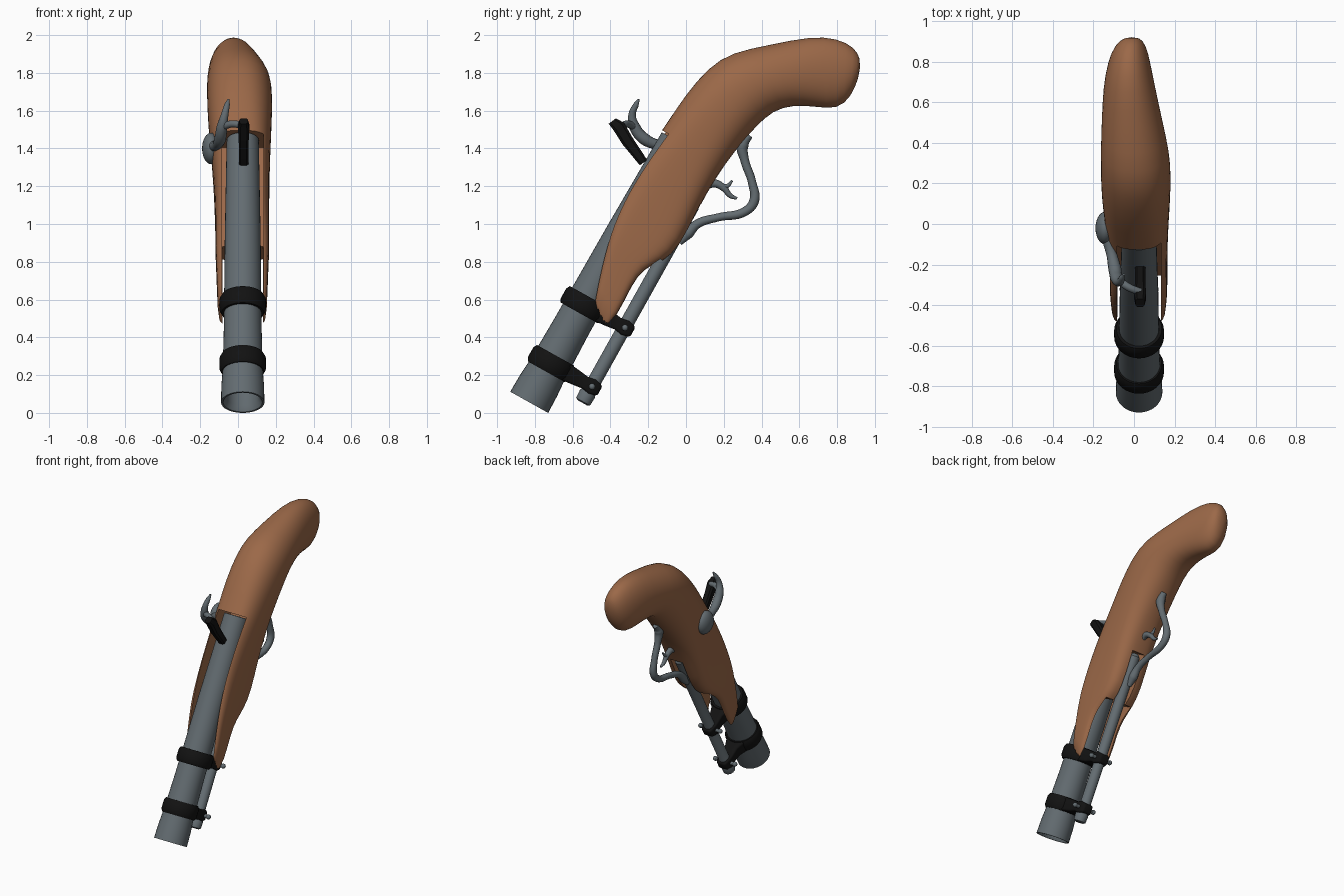
import bpy, bmesh, math
from mathutils import Vector

if "Cube" in bpy.data.objects:
    bpy.data.objects.remove(bpy.data.objects["Cube"])

AX = Vector((0, 0.488, 0.873))      # along the barrel, muzzle to breech
DN = Vector((0, 0.873, -0.488))     # from barrel towards the underside
M = Vector((0.025, -0.83, 0.056))   # muzzle centre


def P(x, s, d):
    return M + AX * s + DN * d + Vector((x, 0, 0))


def mat(name, col):
    m = bpy.data.materials.new(name)
    m.diffuse_color = (*col, 1)
    m.use_nodes = True
    m.node_tree.nodes["Principled BSDF"].inputs["Base Color"].default_value = m.diffuse_color
    return m


WOOD = mat("wood", (0.33, 0.14, 0.065))
STEEL = mat("steel", (0.125, 0.15, 0.165))
BLACK = mat("black_iron", (0.006, 0.006, 0.006))


def activate(ob):
    bpy.ops.object.select_all(action='DESELECT')
    ob.select_set(True)
    bpy.context.view_layer.objects.active = ob


def smooth(ob, angle=40):
    activate(ob)
    bpy.ops.object.shade_smooth_by_angle(angle=math.radians(angle))


def loft(name, rings, m, caps=True, loop=False, shade=True):
    bm = bmesh.new()
    vs = [[bm.verts.new(p) for p in r] for r in rings]
    n = len(rings[0])
    pairs = list(zip(vs, vs[1:])) + ([(vs[-1], vs[0])] if loop else [])
    for a, b in pairs:
        for i in range(n):
            j = (i + 1) % n
            bm.faces.new((a[i], a[j], b[j], b[i]))
    if caps and not loop:
        bm.faces.new(vs[0][::-1])
        bm.faces.new(vs[-1])
    bmesh.ops.recalc_face_normals(bm, faces=bm.faces)
    me = bpy.data.meshes.new(name)
    bm.to_mesh(me)
    bm.free()
    ob = bpy.data.objects.new(name, me)
    bpy.context.collection.objects.link(ob)
    if m:
        me.materials.append(m)
    if shade:
        smooth(ob)
    return ob


def turned(name, profile, m, x=0, d=0, loop=False, n=32):
    # (s, r) profile revolved about a line parallel to the barrel
    ang = [2 * math.pi * i / n for i in range(n)]
    return loft(name, [[P(x + r * math.cos(a), s, d + r * math.sin(a)) for a in ang]
                       for s, r in profile], m, loop=loop)


def block(name, sections, m, shade=False, bevel=0.0):
    # sections across d: (d, s centre, half s, half x)
    rings = [[P(u * hx, s + v * hs, d) for u, v in ((-1, -1), (1, -1), (1, 1), (-1, 1))]
             for d, s, hs, hx in sections]
    ob = loft(name, rings, m, shade=shade)
    if bevel:
        b = ob.modifiers.new("bevel", 'BEVEL')
        b.width, b.segments = bevel, 3
        activate(ob)
        bpy.ops.object.modifier_apply(modifier="bevel")
        smooth(ob)
    return ob


def rod(name, pts, m):
    # smooth tube through (x, y, z, radius)
    cu = bpy.data.curves.new(name, 'CURVE')
    cu.dimensions = '3D'
    cu.bevel_depth, cu.bevel_resolution, cu.resolution_u = 1.0, 4, 8
    cu.use_fill_caps = True
    sp = cu.splines.new('BEZIER')
    sp.bezier_points.add(len(pts) - 1)
    for bp, p in zip(sp.bezier_points, pts):
        bp.co, bp.radius = p[:3], p[3]
        bp.handle_left_type = bp.handle_right_type = 'AUTO'
    ob = bpy.data.objects.new(name, cu)
    bpy.context.collection.objects.link(ob)
    cu.materials.append(m)
    activate(ob)
    bpy.ops.object.convert(target='MESH')
    smooth(bpy.context.object, 60)
    return bpy.context.object


# Stock: sections between a top point and a bottom point
# top y, top z, bottom y, bottom z, left x, right x, squareness
stations = [
    (-.505, .53, -.445, .42, -.10, .145, 5), (-.47, .69, -.36, .50, -.11, .155, 5),
    (-.44, .83, -.28, .68, -.115, .16, 5), (-.405, .95, -.22, .755, -.12, .165, 5),
    (-.37, 1.06, -.12, .80, -.12, .165, 4.5), (-.31, 1.2, -.03, .88, -.122, .165, 4),
    (-.21, 1.38, .06, 1.07, -.13, .167, 3.2), (-.10, 1.535, .16, 1.25, -.145, .172, 2.7),
    (0, 1.69, .27, 1.4, -.16, .18, 2.4), (.12, 1.83, .37, 1.515, -.165, .183, 2.2),
    (.24, 1.91, .46, 1.60, -.165, .175, 2.1), (.45, 1.95, .57, 1.63, -.16, .14, 2.1),
    (.66, 1.995, .69, 1.62, -.153, .105, 2.1), (.80, 1.985, .80, 1.605, -.13, .08, 2.1),
    (.895, 1.935, .875, 1.67, -.095, .06, 2), (.925, 1.87, .92, 1.79, -.045, .025, 2)]
rings = []
for ty, tz, by, bz, xl, xr, k in stations:
    t, b = Vector((0, ty, tz)), Vector((0, by, bz))
    ring = []
    for i in range(28):
        a = 2 * math.pi * i / 28
        c, s = math.cos(a), math.sin(a)
        u = math.copysign(abs(c) ** (2 / k), c)
        v = math.copysign(abs(s) ** (2 / k), s)
        ring.append((t + b) / 2 + (t - b) / 2 * v
                    + Vector(((xl + xr) / 2 + u * (xr - xl) / 2, 0, 0)))
    rings.append(ring)
stock = loft("stock", rings, WOOD, shade=False)
sub = stock.modifiers.new("sub", 'SUBSURF')
sub.levels = 1
activate(stock)
bpy.ops.object.modifier_apply(modifier="sub")

# Barrel channel, open fork at the front, groove for the ramrod
cuts = [block("channel_cutter", [(-.4, .8, .80, .109), (.10, .8, .80, .109)], None),
        block("fork_cutter", [(-.41, .45, .55, .107), (.6, .45, .55, .107)], None),
        block("groove_cutter", [(.02, .7, .66, .05), (.61, .7, .66, .05)], None)]
for c in cuts:
    mod = stock.modifiers.new("cut", 'BOOLEAN')
    mod.operation, mod.solver, mod.object = 'DIFFERENCE', 'EXACT', c
    activate(stock)
    bpy.ops.object.modifier_apply(modifier="cut")
    bpy.data.objects.remove(c)
smooth(stock)

# Barrel with flared hollow muzzle
turned("barrel", [(.5, .085), (.03, .088), (0, .104), (0, .115), (.10, .113), (.2, .106),
                  (.45, .1), (1.0, .095), (1.59, .085), (1.59, .07), (1.54, .06)], STEEL)
# Ramrod
turned("ramrod", [(.135, .028), (.142, .042), (.19, .045), (.205, .037), (1.33, .037),
                  (1.35, .02)], STEEL, d=.247, n=20)

# Bands with straps down to the ramrod and cross bolts
for nm, s in (("front", .235), ("rear", .592)):
    turned(nm + "_band", [(s - .05, .095), (s - .05, .112), (s - .03, .123), (s + .03, .123),
                          (s + .05, .112), (s + .05, .095)], BLACK, loop=True)
    block(nm + "_strap", [(.085, s, .048, .075), (.15, s, .042, .05), (.21, s, .034, .048),
                          (.25, s, .042, .052), (.297, s, .03, .035)], BLACK, bevel=.012)
    a, b = P(-.08, s, .25), P(.08, s, .25)
    rod(nm + "_bolt", [(*a, .013), (*b, .013)], STEEL)
    for side, p in (("left", a), ("right", b)):
        bpy.ops.mesh.primitive_uv_sphere_add(segments=12, ring_count=8, radius=.017, location=p)
        o = bpy.context.object
        o.name = nm + "_bolt_head_" + side
        o.data.materials.append(STEEL)
        smooth(o, 60)

# Lock disc on the left side
bpy.ops.mesh.primitive_uv_sphere_add(segments=28, ring_count=16, radius=1,
                                     location=(-.143, -.02, 1.40))
disc = bpy.context.object
disc.name = "lock_disc"
disc.scale = (.047, .08, .083)
disc.data.materials.append(STEEL)
smooth(disc, 60)

# Hammer: arm with horn, cross bar and flint clamp
rod("hammer_arm", [(-.135, -.05, 1.41, .03), (-.11, -.15, 1.42, .026), (-.095, -.22, 1.45, .032),
                   (-.085, -.27, 1.51, .03), (-.07, -.285, 1.58, .02), (-.058, -.265, 1.63, .015),
                   (-.05, -.25, 1.66, .006)], STEEL)
rod("hammer_bar", [(-.09, -.265, 1.51, .02), (-.03, -.31, 1.53, .019), (.03, -.335, 1.52, .018)],
    STEEL)
clamp = [(-.39, 1.545, .024, .022), (-.355, 1.515, .034, .03), (-.31, 1.44, .032, .026),
         (-.225, 1.325, .024, .026)]
ca = Vector((0, .165, -.22)).normalized()
cb = Vector((0, .80, .60))
loft("flint_clamp", [[Vector((.03, y, z)) + cb * h * v + Vector((w * u, 0, 0))
                      for u, v in ((-1, -.6), (-.6, -1), (.6, -1), (1, -.6),
                                   (1, .6), (.6, 1), (-.6, 1), (-1, .6))]
                     for y, z, h, w in clamp], BLACK)

# Trigger and its guard
rod("trigger", [(.02, .09, 1.20, .026), (.02, .15, 1.215, .022), (.02, .20, 1.19, .018),
                (.02, .235, 1.15, .013), (.02, .27, 1.135, .007)], STEEL)
rod("trigger_spur", [(.02, .175, 1.205, .018), (.02, .215, 1.20, .012), (.02, .245, 1.23, .006)],
    STEEL)
rod("trigger_guard", [(.015, .335, 1.47, .02), (.015, .30, 1.42, .032), (.015, .31, 1.34, .023),
                      (.015, .35, 1.22, .022), (.015, .36, 1.12, .026), (.015, .31, 1.065, .024),
                      (.015, .17, 1.035, .021), (.015, .06, 1.0, .024), (.015, .01, .95, .03),
                      (.015, -.035, .90, .016)], STEEL)
